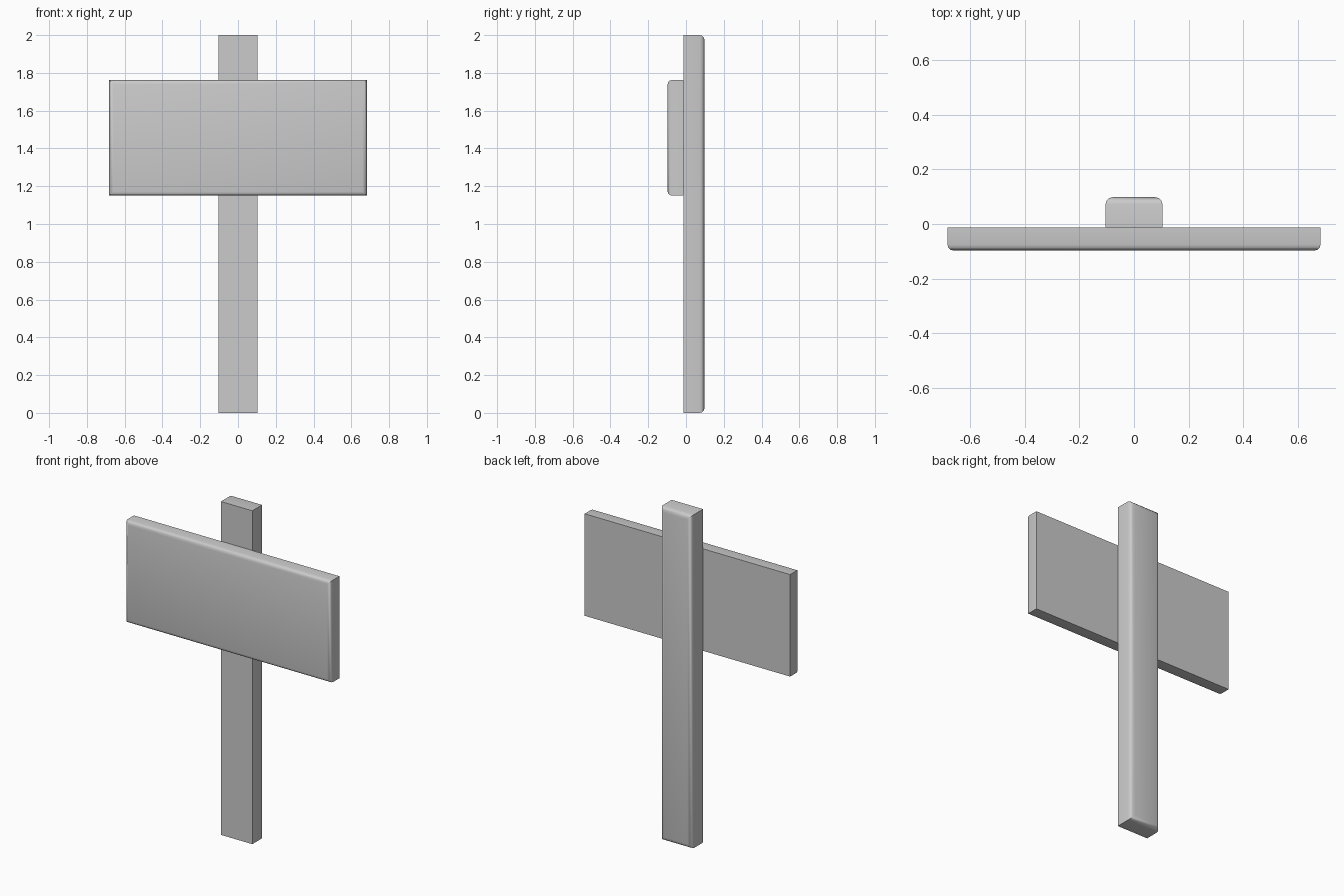
import bpy, bmesh
from mathutils import Vector

if "Cube" in bpy.data.objects:
    bpy.data.objects.remove(bpy.data.objects["Cube"])


def plank(name, lo, hi, round_side, radius):
    """Box from lo to hi whose outline is rounded on one y side (+1 back, -1 front)."""
    lo, hi = Vector(lo), Vector(hi)
    mid, size = (lo + hi) / 2, hi - lo
    bm = bmesh.new()
    bmesh.ops.create_cube(bm, size=1)
    for v in bm.verts:
        v.co = Vector(a * b for a, b in zip(v.co, size))
    edges = [e for e in bm.edges if all(v.co.y * round_side > 0 for v in e.verts)]
    bmesh.ops.bevel(bm, geom=edges, offset=radius, offset_type='OFFSET',
                    segments=3, profile=0.5, affect='EDGES')
    bmesh.ops.recalc_face_normals(bm, faces=bm.faces)
    mesh = bpy.data.meshes.new(name)
    bm.to_mesh(mesh)
    bm.free()
    obj = bpy.data.objects.new(name, mesh)
    obj.location = mid
    bpy.context.collection.objects.link(obj)
    bpy.ops.object.select_all(action='DESELECT')
    obj.select_set(True)
    bpy.context.view_layer.objects.active = obj
    bpy.ops.object.shade_smooth_by_angle(angle=0.7)
    return obj


# Upright post, rounded at the back
plank("post", (-0.104, -0.013, 0), (0.104, 0.098, 2), 1, 0.026)

# Sign board fixed to the flat front of the post, rounded at the front
plank("sign_board", (-0.682, -0.097, 1.15), (0.682, -0.013, 1.762), -1, 0.022)
